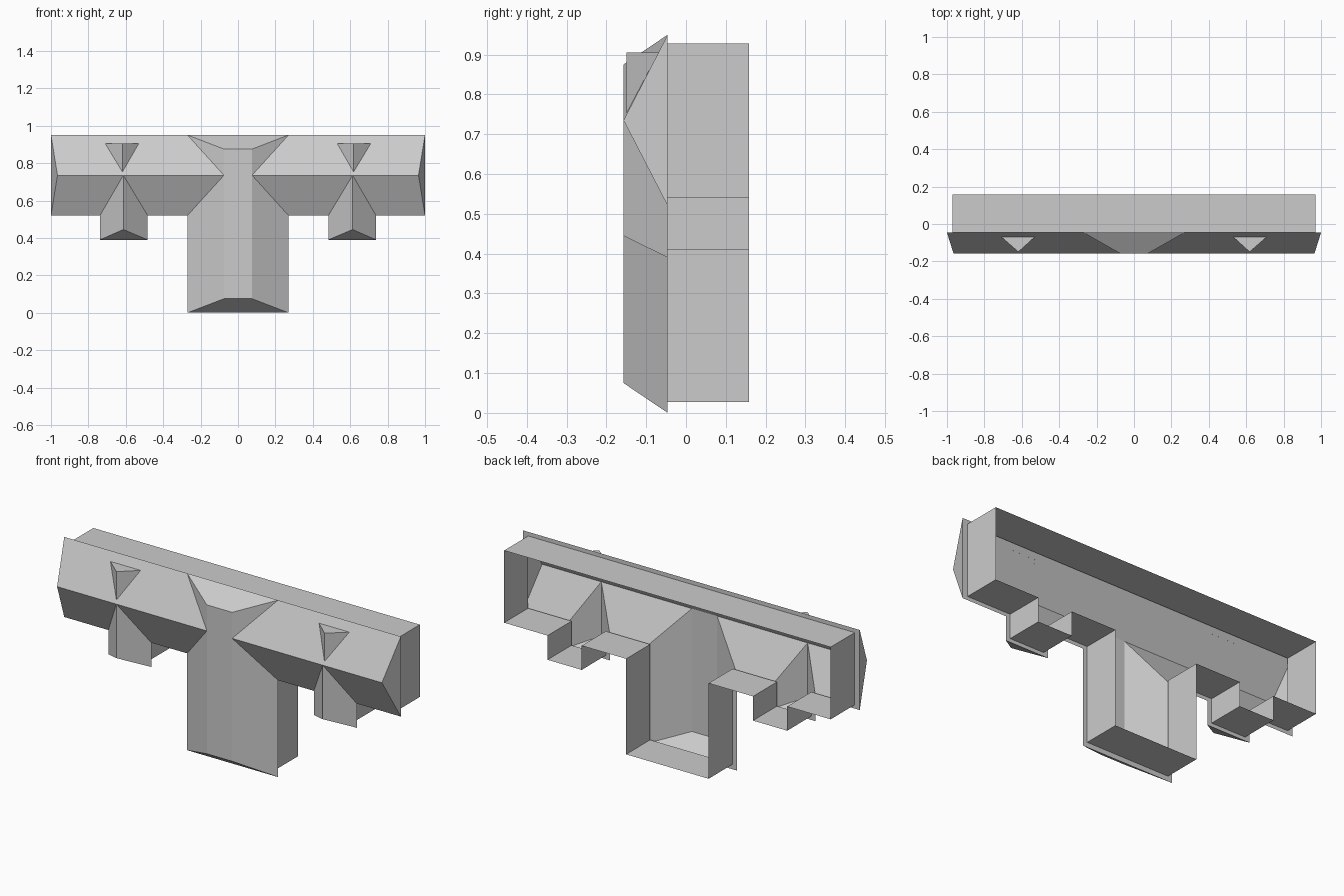
import bpy, bmesh

if "Cube" in bpy.data.objects:
    bpy.data.objects.remove(bpy.data.objects["Cube"])

RIDGE, EAVE, BACK = -0.157, -0.046, 0.158


def make(name, faces, facing=0):
    """Mesh from polygons on the +x half, mirrored; facing = wanted sign of normal y."""
    bm = bmesh.new()
    for pts in faces:
        f = bm.faces.new([bm.verts.new(p) for p in pts])
        f.normal_update()
        if facing and abs(f.normal.y) > 0.01 and f.normal.y * facing < 0:
            f.normal_flip()
    bmesh.ops.remove_doubles(bm, verts=bm.verts, dist=1e-4)
    me = bpy.data.meshes.new(name)
    bm.to_mesh(me)
    bm.free()
    ob = bpy.data.objects.new(name, me)
    bpy.context.collection.objects.link(ob)
    mod = ob.modifiers.new("mirror", 'MIRROR')
    mod.merge_threshold = 0.0005
    return ob


def e(x, z):
    return (x, EAVE, z)


def r(x, z):
    return (x, RIDGE, z)


TOP, MID, LOW = 0.95, 0.735, 0.52
CX, CT = 0.27, 0.075            # centre wing half width, flat top half width
W0, WC, W1 = 0.483, 0.613, 0.738  # small wing left, ridge, right

# main roof with hipped end, upper slope continuous
make("main_roof", [
    [e(0, TOP), e(1, TOP), r(0.965, MID), r(0, MID)],
    [e(1, TOP), e(1, LOW), r(0.965, MID)],
    [r(WC, MID), r(0.965, MID), e(1, LOW), e(W1, LOW)],
    [r(CT, MID), r(WC, MID), e(W0, LOW), e(CX, LOW)],
], -1)

# small hipped wings
make("small_wing_roof", [
    [r(WC, MID), e(W1, LOW), e(W1, 0.39), r(WC, 0.445)],
    [r(WC, MID), e(W0, LOW), e(W0, 0.39), r(WC, 0.445)],
    [e(W0, 0.39), e(W1, 0.39), r(WC, 0.445)],
], -1)

# flat-topped centre wing crossing the main roof
make("centre_wing_roof", [
    [r(0, 0.875), r(CT, 0.875), r(CT, MID), r(CT, 0.075), r(0, 0.075)],
    [r(CT, MID), e(CX, LOW), e(CX, 0), r(CT, 0.075)],
    [e(0, 0), e(CX, 0), r(CT, 0.075), r(0, 0.075)],
    [e(0, TOP), e(CX, TOP), r(CT, 0.875), r(0, 0.875)],
    [e(CX, TOP), r(CT, MID), r(CT, 0.875)],
], -1)

# gabled dormers on the upper slope
left, right = (0.53, -0.069, 0.905), (0.71, -0.069, 0.905)
apex, tip = (0.618, -0.149, 0.905), (0.618, -0.149, 0.753)
make("dormers", [[right, left, apex], [left, apex, tip], [right, apex, tip]], -1)

# eave outline and wall outline share the same corner order
eaves = [(0, TOP), (1, TOP), (1, LOW), (W1, LOW), (W1, 0.39), (W0, 0.39),
         (W0, LOW), (CX, LOW), (CX, 0), (0, 0)]
plan = [(0, 0.928), (0.97, 0.928), (0.97, 0.54), (0.712, 0.54), (0.712, 0.41),
        (0.509, 0.41), (0.509, 0.54), (0.245, 0.54), (0.245, 0.027), (0, 0.027)]
pairs = range(len(plan) - 1)

make("soffit", [[e(*eaves[i]), e(*eaves[i + 1]), e(*plan[i + 1]), e(*plan[i])]
                for i in pairs], 1)

# walls, open at the back
make("walls", [[e(*plan[i]), e(*plan[i + 1]),
                (plan[i + 1][0], BACK, plan[i + 1][1]), (plan[i][0], BACK, plan[i][1])]
               for i in pairs])
